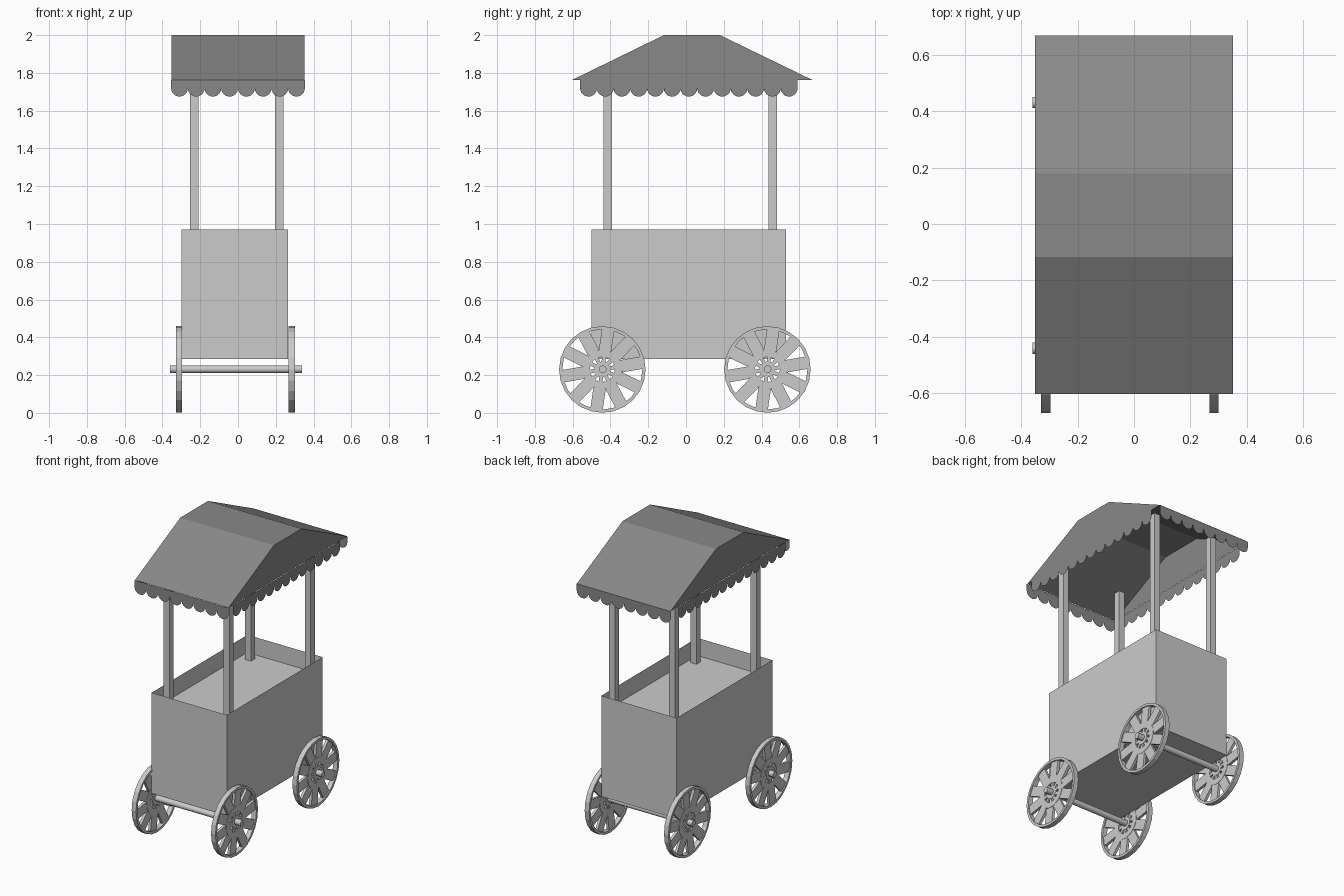
import bpy, bmesh, math
from mathutils import Vector, Matrix

if "Cube" in bpy.data.objects:
    bpy.data.objects.remove(bpy.data.objects["Cube"])

def make_object(name, bm):
    bmesh.ops.remove_doubles(bm, verts=bm.verts, dist=1e-5)
    me = bpy.data.meshes.new(name)
    bm.to_mesh(me)
    bm.free()
    ob = bpy.data.objects.new(name, me)
    bpy.context.collection.objects.link(ob)
    return ob

def material(name, v):
    m = bpy.data.materials.new(name)
    m.diffuse_color = (v, v, v, 1)
    m.use_nodes = True
    m.node_tree.nodes["Principled BSDF"].inputs["Base Color"].default_value = m.diffuse_color
    return m

def face(bm, pts):
    return bm.faces.new([bm.verts.new(p) for p in pts])

def box(name, x0, x1, y0, y1, z0, z1):
    bm = bmesh.new()
    bmesh.ops.create_cube(bm, size=1, matrix=Matrix.Translation(
        ((x0 + x1) / 2, (y0 + y1) / 2, (z0 + z1) / 2)) @ Matrix.Diagonal((x1 - x0, y1 - y0, z1 - z0, 1)))
    return make_object(name, bm)

# cart body: thin-walled box with a recessed counter
X0, X1, Y0, Y1, TOP, FLOOR = -0.30, 0.266, -0.50, 0.53, 0.97, 0.85
body = box("cart_body", X0, X1, Y0, Y1, 0.285, TOP)
bm = bmesh.new()
bm.from_mesh(body.data)
bmesh.ops.delete(bm, geom=[f for f in bm.faces if f.normal.z > 0.5], context='FACES_ONLY')
bm.to_mesh(body.data)
bm.free()
bm = bmesh.new()
face(bm, [(X0, Y0, FLOOR), (X1, Y0, FLOOR), (X1, Y1, FLOOR), (X0, Y1, FLOOR)])
make_object("counter", bm)

# four roof posts
for sx, x in (("left", -0.232), ("right", 0.218)):
    for sy, y in (("front", -0.414), ("back", 0.46)):
        box(f"{sy}_{sx}_post", x - 0.022, x + 0.022, y - 0.022, y + 0.022, FLOOR, 1.83)

# roof: open shell with a flat ridge and vertical gables
dark = material("dark_canopy", 0.25)
RX, EAVE = 0.352, 1.762
prof = [(-0.604, EAVE), (-0.117, 2.0), (0.18, 2.0), (0.67, EAVE)]
bm = bmesh.new()
for (ya, za), (yb, zb) in zip(prof, prof[1:]):
    face(bm, [(-RX, ya, za), (RX, ya, za), (RX, yb, zb), (-RX, yb, zb)])
for x in (RX, -RX):
    pts = [(x, y, z) for y, z in prof]
    face(bm, pts[::-1] if x > 0 else pts)
roof = make_object("roof", bm)
roof.data.materials.append(dark)

# scalloped trim: a row of round-ended tabs
def scallops(name, start, step, count):
    start, step = Vector(start), Vector(step)
    r = step.length / 2
    bm = bmesh.new()
    for i in range(count):
        a = start + step * i
        pts = [a + step, a]
        for k in range(13):
            t = math.pi * k / 12
            pts.append(a + step * (0.5 - 0.5 * math.cos(t)) +
                       Vector((0, 0, -0.043 - r * math.sin(t))))
        face(bm, pts)
    make_object(name, bm).data.materials.append(dark)

scallops("front_trim", (-0.354, -0.607, EAVE), (0.0885, 0, 0), 8)
scallops("back_trim", (0.354, 0.669, EAVE), (-0.0885, 0, 0), 8)
scallops("right_trim", (0.355, -0.56, EAVE), (0, 0.0885, 0), 13)
scallops("left_trim", (-0.355, 0.59, EAVE), (0, -0.0885, 0), 13)

# closed ring around the x axis
def ring(bm, r0, r1, half, n):
    prof = [(r0, -half), (r1, -half), (r1, half), (r0, half)]
    for i in range(n):
        a, b = (2 * math.pi * k / n for k in (i, i + 1))
        for (ra, xa), (rb, xb) in zip(prof, prof[1:] + prof[:1]):
            face(bm, [(xa, ra * math.cos(a), ra * math.sin(a)), (xb, rb * math.cos(a), rb * math.sin(a)),
                      (xb, rb * math.cos(b), rb * math.sin(b)), (xa, ra * math.cos(b), ra * math.sin(b))])

# bars radiating around the x axis
def spokes(bm, r0, r1, width, half, n):
    for i in range(n):
        bmesh.ops.create_cube(bm, size=1, matrix=Matrix.Rotation(2 * math.pi * i / n + 0.17, 4, 'X')
                              @ Matrix.Translation((0, (r0 + r1) / 2, 0))
                              @ Matrix.Diagonal((half * 2, r1 - r0, width, 1)))

# wheels: rim, broad spokes and a pierced hub
bm = bmesh.new()
ring(bm, 0.212, 0.229, 0.0165, 24)
spokes(bm, 0.10, 0.214, 0.066, 0.009, 10)
ring(bm, 0.066, 0.104, 0.011, 24)
spokes(bm, 0.036, 0.070, 0.020, 0.009, 10)
ring(bm, 0.018, 0.042, 0.011, 20)
bmesh.ops.recalc_face_normals(bm, faces=bm.faces)
wheel = make_object("front_left_wheel", bm)
wheel.location = (-0.313, -0.443, 0.23)
for name, x, y in (("front_right_wheel", 0.284, -0.443), ("back_left_wheel", -0.313, 0.431),
                   ("back_right_wheel", 0.284, 0.431)):
    w = bpy.data.objects.new(name, wheel.data)
    w.location = (x, y, 0.23)
    bpy.context.collection.objects.link(w)

# axles
for name, y in (("front_axle", -0.441), ("back_axle", 0.432)):
    bpy.ops.mesh.primitive_cylinder_add(vertices=16, radius=0.02, depth=0.70, location=(-0.01, y, 0.231),
                                        rotation=(0, math.pi / 2, 0))
    bpy.context.object.name = name
    bpy.ops.object.shade_smooth_by_angle()
